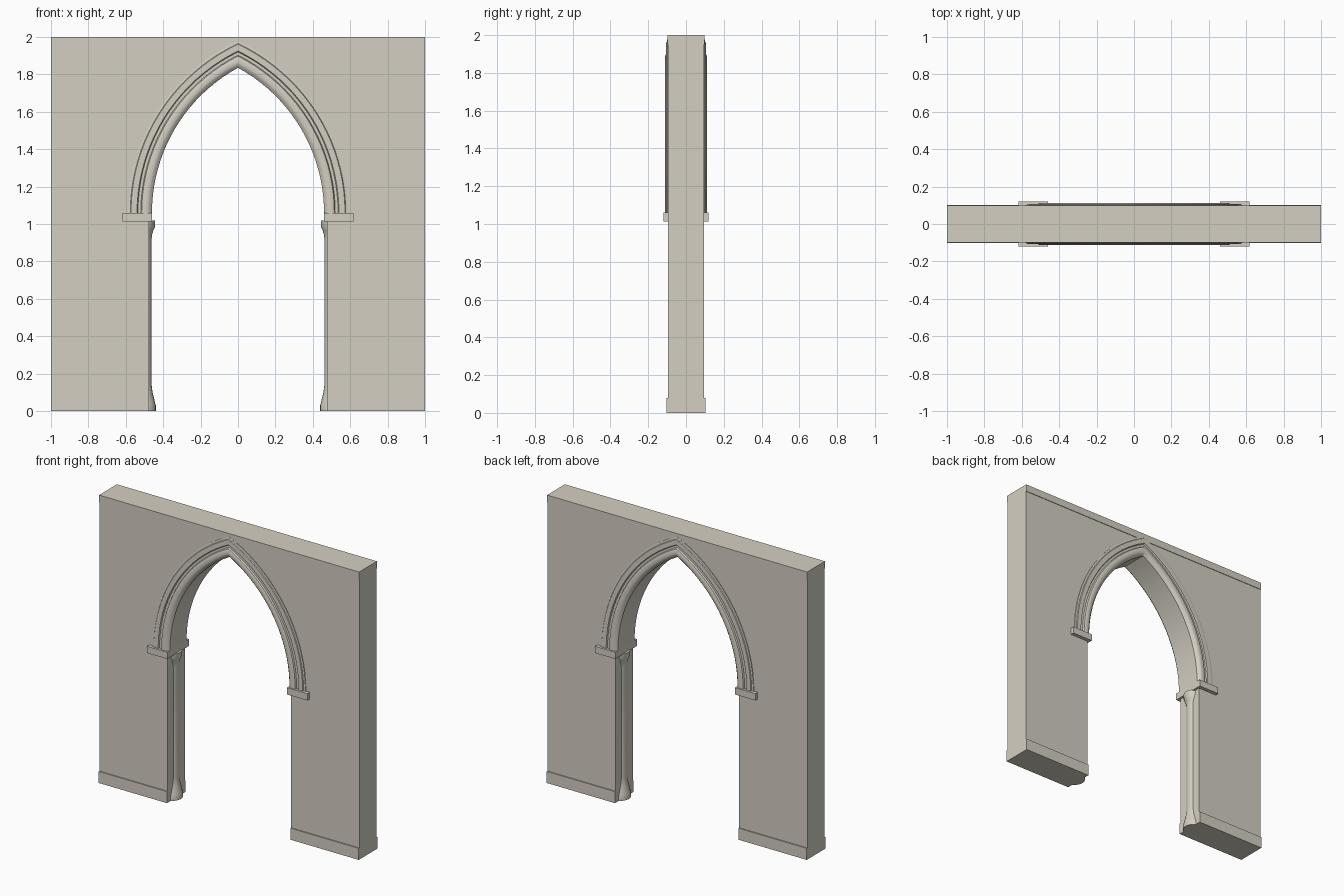
import bpy, bmesh, math

if "Cube" in bpy.data.objects:
    bpy.data.objects.remove(bpy.data.objects["Cube"])

stone = bpy.data.materials.new("warm_grey_stone")
stone.diffuse_color = (0.66, 0.625, 0.545, 1)
stone.use_nodes = True
stone.node_tree.nodes["Principled BSDF"].inputs["Base Color"].default_value = stone.diffuse_color

SPRING = 1.06     # height where the arch starts
IMPOST = 1.013    # underside of the imposts
OFF = 0.423       # arch centres lie this far beyond the centre line
N = 20            # segments per arch half


def finish(name, bm, angle=30):
    bmesh.ops.recalc_face_normals(bm, faces=bm.faces)
    me = bpy.data.meshes.new(name)
    bm.to_mesh(me)
    bm.free()
    me.materials.append(stone)
    ob = bpy.data.objects.new(name, me)
    bpy.context.collection.objects.link(ob)
    bpy.ops.object.select_all(action='DESELECT')
    ob.select_set(True)
    bpy.context.view_layer.objects.active = ob
    bpy.ops.object.shade_smooth_by_angle(angle=math.radians(angle))
    return ob


def arch_points(half_width):
    """Pointed arch from the right springing over the apex to the left."""
    r = half_width + OFF
    end = math.acos(OFF / r)
    right = [(r * math.cos(end * i / N) - OFF, SPRING + r * math.sin(end * i / N))
             for i in range(N + 1)]
    right[-1] = (0, right[-1][1])
    return right + [(-x, z) for x, z in right[-2::-1]]


def box(name, x0, x1, y0, y1, z0, z1):
    bm = bmesh.new()
    bmesh.ops.create_cube(bm, size=1)
    for v in bm.verts:
        v.co = ((x0 + x1) / 2 + v.co.x * (x1 - x0),
                (y0 + y1) / 2 + v.co.y * (y1 - y0),
                (z0 + z1) / 2 + v.co.z * (z1 - z0))
    return finish(name, bm)


# wall: two piers rising to the springing, and above them quads that run
# from the arch curve up to the level top
JAMB, TOP, WY = 0.475, 1.95, 0.094
bm = bmesh.new()
low = [(1, SPRING)] + arch_points(JAMB) + [(-1, SPRING)]
grid = [[[bm.verts.new((x, y, h)) for h in (z, TOP)] for x, z in low] for y in (-WY, WY)]
front, back = grid
for i in range(len(low) - 1):
    for g in grid:
        bm.faces.new((g[i][0], g[i + 1][0], g[i + 1][1], g[i][1]))
    bm.faces.new((front[i][1], front[i + 1][1], back[i + 1][1], back[i][1]))
    if 0 < i < len(low) - 2:
        bm.faces.new((front[i][0], front[i + 1][0], back[i + 1][0], back[i][0]))
for i in (0, -1):
    bm.faces.new((front[i][0], front[i][1], back[i][1], back[i][0]))
for i, j in ((0, 1), (-1, -2)):
    top = [front[i][0], front[j][0], back[j][0], back[i][0]]
    foot = [bm.verts.new((v.co.x, v.co.y, 0)) for v in top]
    for k in range(4):
        m = (k + 1) % 4
        bm.faces.new((top[k], top[m], foot[m], foot[k]))
    bm.faces.new(foot)
finish("wall", bm)
box("top_band", -1, 1, -0.098, 0.098, TOP, 2)

# moulded arch ring: closed section of (half width, depth), swept over the arch
half = [(0.46, 0.092), (0.475, 0.108), (0.485, 0.112), (0.505, 0.112), (0.515, 0.108),
        (0.52, 0.098), (0.535, 0.098), (0.54, 0.106), (0.572, 0.106), (0.576, 0.101),
        (0.588, 0.099), (0.588, 0.09)]
section = [(w, -d) for w, d in half] + [(w, d) for w, d in half[::-1]]
bm = bmesh.new()
rows = [[bm.verts.new((x, d, z)) for x, z in arch_points(w)] for w, d in section]
for k, row in enumerate(rows):
    nxt = rows[(k + 1) % len(rows)]
    for i in range(2 * N):
        bm.faces.new((row[i], row[i + 1], nxt[i + 1], nxt[i]))
for i in (0, 2 * N):
    bm.faces.new([row[i] for row in rows])
finish("arch_moulding", bm)

# column profile: (radius, height)
column = [(0.071, 0), (0.071, 0.03), (0.066, 0.045), (0.062, 0.065), (0.053, 0.1),
          (0.048, 0.14), (0.048, 0.92), (0.05, 0.94), (0.057, 0.965), (0.066, 0.985),
          (0.067, IMPOST + 0.005)]
SIDES = 24

for s, side in ((-1, "left"), (1, "right")):
    # plinth ledge at the foot of the pier
    x0, x1 = sorted((s * JAMB, s * 1.0))
    box(side + "_plinth", x0, x1, -0.102, 0.102, 0, 0.08)

    # impost blocks on both faces, joined through the jamb
    x0, x1 = sorted((s * 0.46, s * 0.617))
    box(side + "_front_impost", x0, x1, -0.12, -0.085, IMPOST, SPRING)
    box(side + "_back_impost", x0, x1, 0.085, 0.12, IMPOST, SPRING)
    x0, x1 = sorted((s * 0.46, s * 0.5))
    box(side + "_jamb_block", x0, x1, -0.085, 0.085, IMPOST, SPRING)

    # engaged column
    bm = bmesh.new()
    rings = [[bm.verts.new((s * 0.51 + r * math.cos(2 * math.pi * i / SIDES),
                            r * math.sin(2 * math.pi * i / SIDES), z))
              for i in range(SIDES)] for r, z in column]
    for a, b in zip(rings, rings[1:]):
        for i in range(SIDES):
            j = (i + 1) % SIDES
            bm.faces.new((a[i], a[j], b[j], b[i]))
    bm.faces.new(rings[0])
    bm.faces.new(rings[-1])
    finish(side + "_column", bm, 40)
